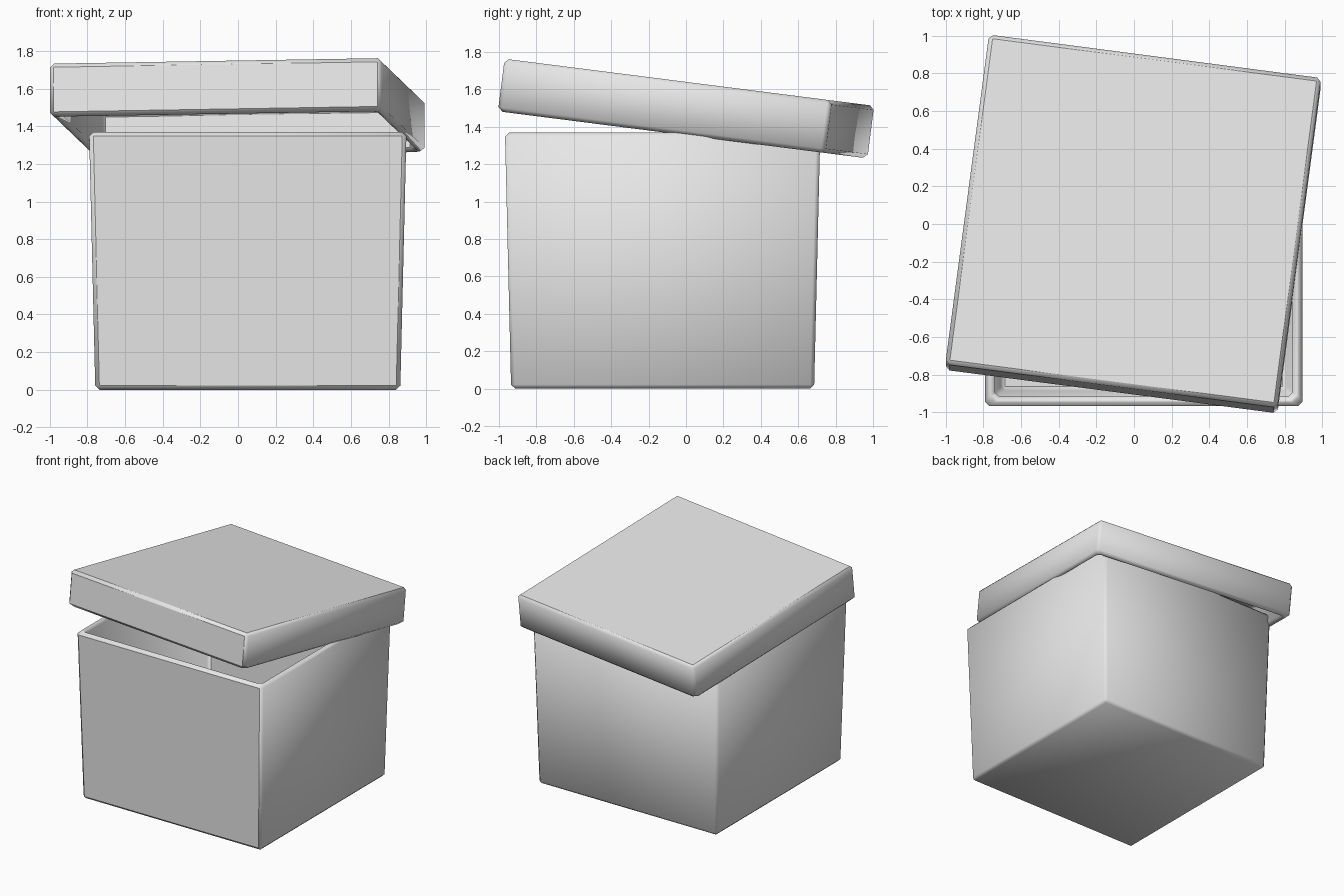
import bpy, bmesh
from math import radians
from mathutils import Matrix, Vector

cube = bpy.data.objects.get("Cube")
if cube:
    bpy.data.objects.remove(cube, do_unlink=True)

grey = bpy.data.materials.new("plain_grey")
grey.use_nodes = True
colour = (0.8, 0.8, 0.8, 1)
grey.diffuse_color = colour
grey.node_tree.nodes["Principled BSDF"].inputs["Base Color"].default_value = colour


def square_shell(name, rings, matrix, bevel=0.022):
    """Sweep a square through (half width, height) rings, cap both ends, chamfer."""
    bm = bmesh.new()
    loops = []
    for half, z in rings:
        corners = ((-1, -1), (1, -1), (1, 1), (-1, 1))
        loops.append([bm.verts.new((half * x, half * y, z)) for x, y in corners])
    for a, b in zip(loops, loops[1:]):
        for i in range(4):
            j = (i + 1) % 4
            bm.faces.new((a[i], a[j], b[j], b[i]))
    bm.faces.new(loops[0])
    bm.faces.new(loops[-1])
    bmesh.ops.recalc_face_normals(bm, faces=bm.faces)
    bmesh.ops.bevel(bm, geom=bm.edges[:], offset=bevel, segments=1,
                    profile=0.5, affect='EDGES')
    bm.transform(matrix)
    bm.normal_update()
    # Soft shading, with crisp borders around the front and top panels
    for f in bm.faces:
        f.smooth = True
    for e in bm.edges:
        e.smooth = not any(f.calc_area() > 0.3 and
                           (f.normal.y < -0.9 or f.normal.z > 0.9)
                           for f in e.link_faces)
    mesh = bpy.data.meshes.new(name)
    bm.to_mesh(mesh)
    bm.free()
    mesh.materials.append(grey)
    obj = bpy.data.objects.new(name, mesh)
    bpy.context.collection.objects.link(obj)
    return obj


# Tapered open container
square_shell("box_body",
             [(0.81, 0), (0.843, 1.37), (0.791, 1.37), (0.76, 0.05)],
             Matrix.Translation(Vector((0.052, -0.125, 0))))

# Hollow lid, turned and tipped towards the back
tilt = Matrix.Rotation(radians(-7.26), 4, 'X') @ Matrix.Rotation(radians(-7.5), 4, 'Z')
square_shell("box_lid",
             [(0.89, 0), (0.89, -0.283), (0.838, -0.283), (0.838, -0.05)],
             Matrix.Translation(Vector((-0.004, 0.018, 1.638))) @ tilt)
